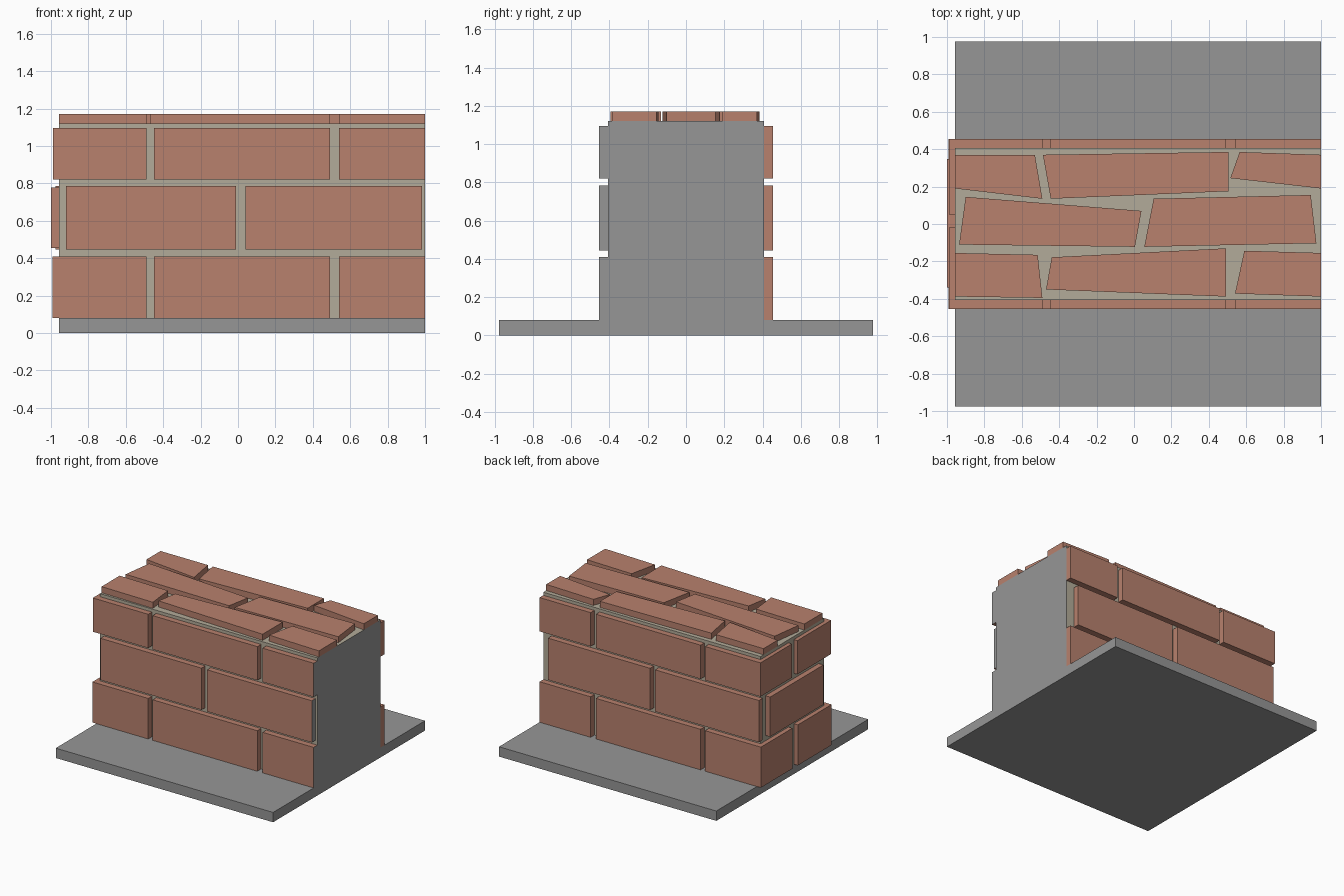
import bpy, bmesh
from mathutils import Vector

if "Cube" in bpy.data.objects:
    bpy.data.objects.remove(bpy.data.objects["Cube"])


def material(name, rgb):
    m = bpy.data.materials.new(name)
    m.diffuse_color = (*rgb, 1)
    m.use_nodes = True
    m.node_tree.nodes["Principled BSDF"].inputs["Base Color"].default_value = m.diffuse_color
    return m


BRICK = material("brick", (0.48, 0.22, 0.155))
MORTAR = material("mortar", (0.45, 0.41, 0.32))
GREY = material("grey", (0.305, 0.305, 0.305))


def prism(name, pts, z0, z1, mat, grey_end=False):
    """Upright prism from a plan outline; optionally grey on its +x end."""
    bm = bmesh.new()
    face = bm.faces.new([bm.verts.new((x, y, z0)) for x, y in pts])
    ext = bmesh.ops.extrude_face_region(bm, geom=[face])["geom"]
    bmesh.ops.translate(bm, vec=Vector((0, 0, z1 - z0)),
                        verts=[v for v in ext if isinstance(v, bmesh.types.BMVert)])
    bmesh.ops.recalc_face_normals(bm, faces=bm.faces[:])
    if grey_end:
        for f in bm.faces:
            if f.normal.x > 0.9 and f.calc_center_median().x > 0.9:
                f.material_index = 1
    me = bpy.data.meshes.new(name)
    bm.to_mesh(me)
    bm.free()
    me.materials.append(mat)
    if grey_end:
        me.materials.append(GREY)
    ob = bpy.data.objects.new(name, me)
    bpy.context.collection.objects.link(ob)
    return ob


def box(name, x0, x1, y0, y1, z0, z1, mat, grey_end=False):
    return prism(name, [(x0, y0), (x1, y0), (x1, y1), (x0, y1)], z0, z1, mat, grey_end)


LEFT, IN, OUT = -0.957, 0.407, 0.455   # core end, core side, brick face

# Ground slab and mortar core with its cut grey end
box("base_slab", LEFT, 1, -0.977, 0.977, 0, 0.08, GREY)
box("mortar_core", LEFT, 1, -IN, IN, 0.08, 1.12, MORTAR, True)

for side, s, end_y in (("front", -1, 0.02), ("back", 1, 0.05)):
    cut = s < 0
    # Bottom and top courses: L-shaped corner brick plus two straight bricks
    for row, z0, z1, xl in (("bottom", 0.08, 0.41, -0.993), ("top", 0.82, 1.095, -0.989)):
        corner = [(xl, OUT), (-0.49, OUT), (-0.49, IN), (LEFT, IN), (LEFT, end_y), (xl, end_y)]
        prism(f"{side}_{row}_corner_brick", [(x, s * y) for x, y in corner], z0, z1, BRICK)
        for part, x0, x1 in (("middle", -0.45, 0.493), ("end", 0.54, 1)):
            box(f"{side}_{row}_{part}_brick", x0, x1, s * IN, s * OUT, z0, z1, BRICK, cut)
    # Middle course: two offset bricks
    spans = ((-0.92, -0.01), (0.04, 0.983)) if cut else ((-0.975, -0.04), (0.005, 0.925))
    for i, (x0, x1) in enumerate(spans):
        box(f"{side}_centre_brick_{i + 1}", x0, x1, s * IN, s * OUT, 0.445, 0.785, BRICK, cut)

# Single brick in the middle course of the left end
box("left_end_brick", -1, LEFT, -0.34, 0.347, 0.455, 0.778, BRICK)

# Uneven capping bricks
caps = [
    [(LEFT, 0.37), (-0.53, 0.37), (-0.49, 0.135), (LEFT, 0.19)],
    [(-0.487, 0.37), (0.505, 0.385), (0.505, 0.175), (-0.445, 0.135)],
    [(0.565, 0.385), (1, 0.37), (1, 0.19), (0.515, 0.245)],
    [(-0.9, 0.145), (0.04, 0.07), (0.005, -0.122), (-0.935, -0.11)],
    [(0.105, 0.135), (0.945, 0.155), (0.975, -0.103), (0.055, -0.122)],
    [(LEFT, -0.155), (-0.515, -0.165), (-0.49, -0.395), (LEFT, -0.388)],
    [(-0.44, -0.178), (0.493, -0.13), (0.493, -0.388), (-0.47, -0.35)],
    [(0.59, -0.143), (1, -0.155), (1, -0.388), (0.54, -0.372)],
]
for i, pts in enumerate(caps):
    prism(f"cap_brick_{i + 1}", pts, 1.12, 1.17, BRICK)
